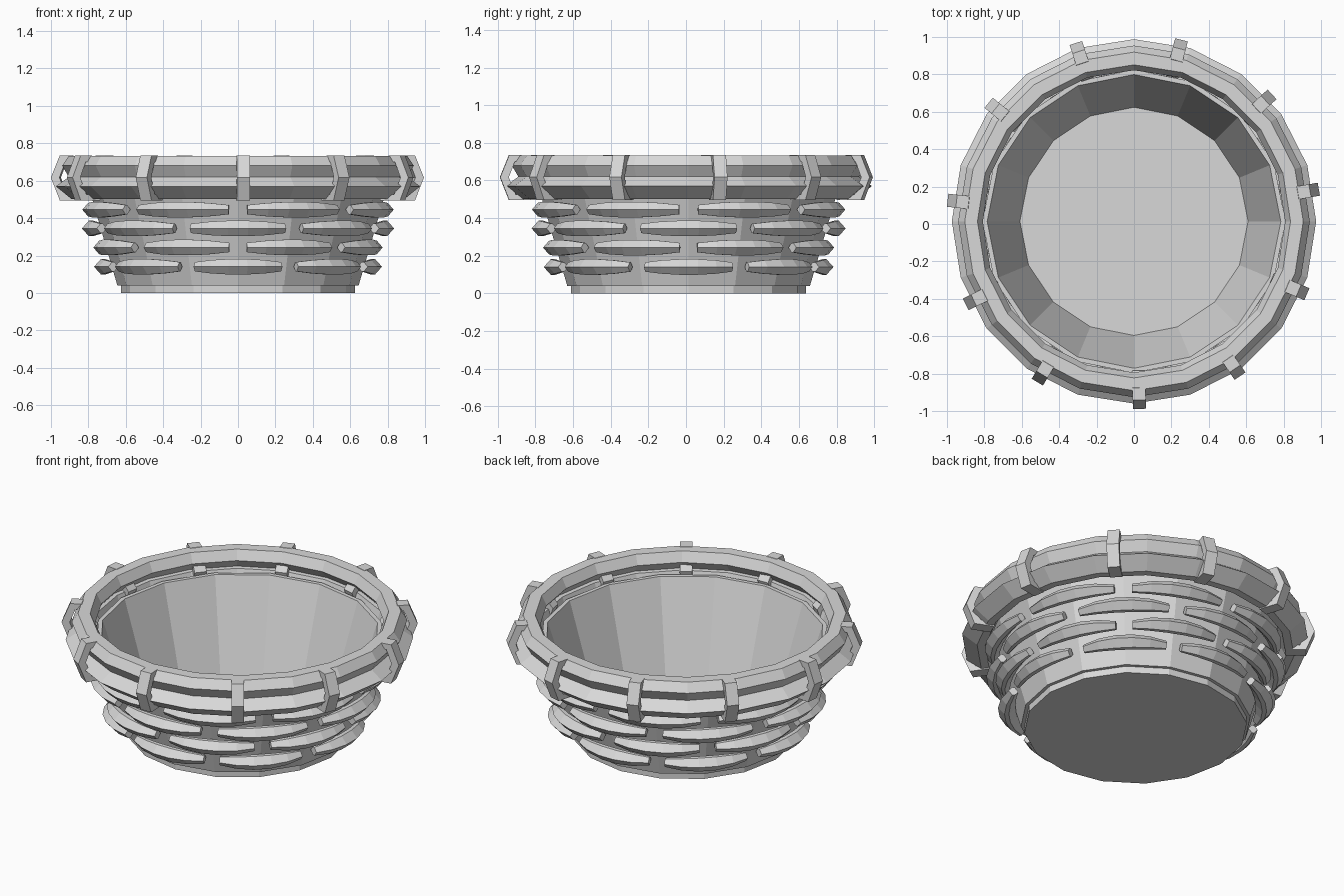
import bpy, bmesh, math
from mathutils import Vector

default = bpy.data.objects.get("Cube")
if default:
    bpy.data.objects.remove(default)

CENTRE = Vector((0, 0.014, 0))
wicker = bpy.data.materials.new("plain grey wicker")
wicker.use_nodes = True
wicker.diffuse_color = (0.69, 0.69, 0.69, 1)
wicker.node_tree.nodes["Principled BSDF"].inputs["Base Color"].default_value = (0.69, 0.69, 0.69, 1)


def polar(r, angle, z):
    return Vector((r * math.cos(angle), r * math.sin(angle), z))


def loft(name, sections, closed):
    """Skin matching loops of points; cap the ends unless the loops form a ring."""
    bm = bmesh.new()
    loops = [[bm.verts.new(p) for p in s] for s in sections]
    pairs = list(zip(loops, loops[1:]))
    if closed:
        pairs.append((loops[-1], loops[0]))
    else:
        bm.faces.new(loops[0])
        bm.faces.new(loops[-1])
    for a, b in pairs:
        for i in range(len(a)):
            j = (i + 1) % len(a)
            bm.faces.new((a[i], a[j], b[j], b[i]))
    bmesh.ops.recalc_face_normals(bm, faces=bm.faces)
    mesh = bpy.data.meshes.new(name)
    bm.to_mesh(mesh)
    bm.free()
    mesh.materials.append(wicker)
    obj = bpy.data.objects.new(name, mesh)
    obj.location = CENTRE
    bpy.context.scene.collection.objects.link(obj)


def hoop(name, profile, sides):
    """Spin a closed (radius, height) profile round the axis."""
    angles = [math.pi / 2 + math.tau * i / sides for i in range(sides)]
    loft(name, [[polar(r, a, z) for r, z in profile] for a in angles], True)


# Bowl: stacked circles up the outside, over the lip and down to the floor
bowl = [(0.625, 0), (0.625, 0.04), (0.645, 0.04), (0.81, 0.605), (0.785, 0.605), (0.61, 0.04)]
SIDES = 16
loft("bowl", [[polar(r, math.pi / 2 + math.tau * i / SIDES, z) for i in range(SIDES)]
              for r, z in bowl], False)

# Two faceted hoops form the rim
hoop("upper_rim", [(0.905, 0.733), (0.94, 0.68), (0.905, 0.62), (0.855, 0.62),
                   (0.808, 0.675), (0.837, 0.733)], 20)
hoop("lower_rim", [(0.905, 0.62), (0.974, 0.57), (0.89, 0.502), (0.845, 0.502),
                   (0.815, 0.555), (0.835, 0.615)], 20)

# Straps bound around both hoops, their inner tips showing above the bowl lip
outer = [(0.955, 0.735), (1.003, 0.617), (0.955, 0.495), (0.84, 0.495), (0.798, 0.622), (0.89, 0.735)]
inner = [(0.925, 0.7), (0.957, 0.617), (0.92, 0.525), (0.86, 0.525), (0.84, 0.617), (0.9, 0.7)]
STRAPS = 11
for k in range(STRAPS):
    angle = math.radians(-88.3) + math.tau * k / STRAPS
    side = polar(0.035, angle + math.pi / 2, 0)
    sections = []
    for (ro, zo), (ri, zi) in zip(outer, inner):
        o, i = polar(ro, angle, zo), polar(ri, angle, zi)
        sections.append([o - side, o + side, i + side, i - side])
    loft(f"strap_{k + 1}", sections, True)

# Woven strips: tapered, bulging, ridged; alternate rows are staggered
RIDGED = [(1, 0), (0.25, 1), (-0.25, 1), (-1, 0), (-0.25, -1), (0.25, -1)]
rows = [(0.14, 0.715), (0.243, 0.745), (0.345, 0.78), (0.445, 0.805)]
STRIPS = 8
STEPS = 5
for row, (height, radius) in enumerate(rows):
    for k in range(STRIPS):
        middle = math.tau * (k + 0.5 * (row % 2)) / STRIPS
        sections = []
        for s in range(STEPS + 1):
            t = 2 * s / STEPS - 1
            bulge = 1 - t * t
            r = radius - 0.01 + 0.018 * bulge
            deep, tall = 0.028 + 0.022 * bulge, 0.025 + 0.017 * bulge
            angle = middle + t * math.radians(18.9)
            sections.append([polar(r + deep * u, angle, height + tall * v) for u, v in RIDGED])
        loft(f"woven_strip_{row + 1}_{k + 1}", sections, False)
